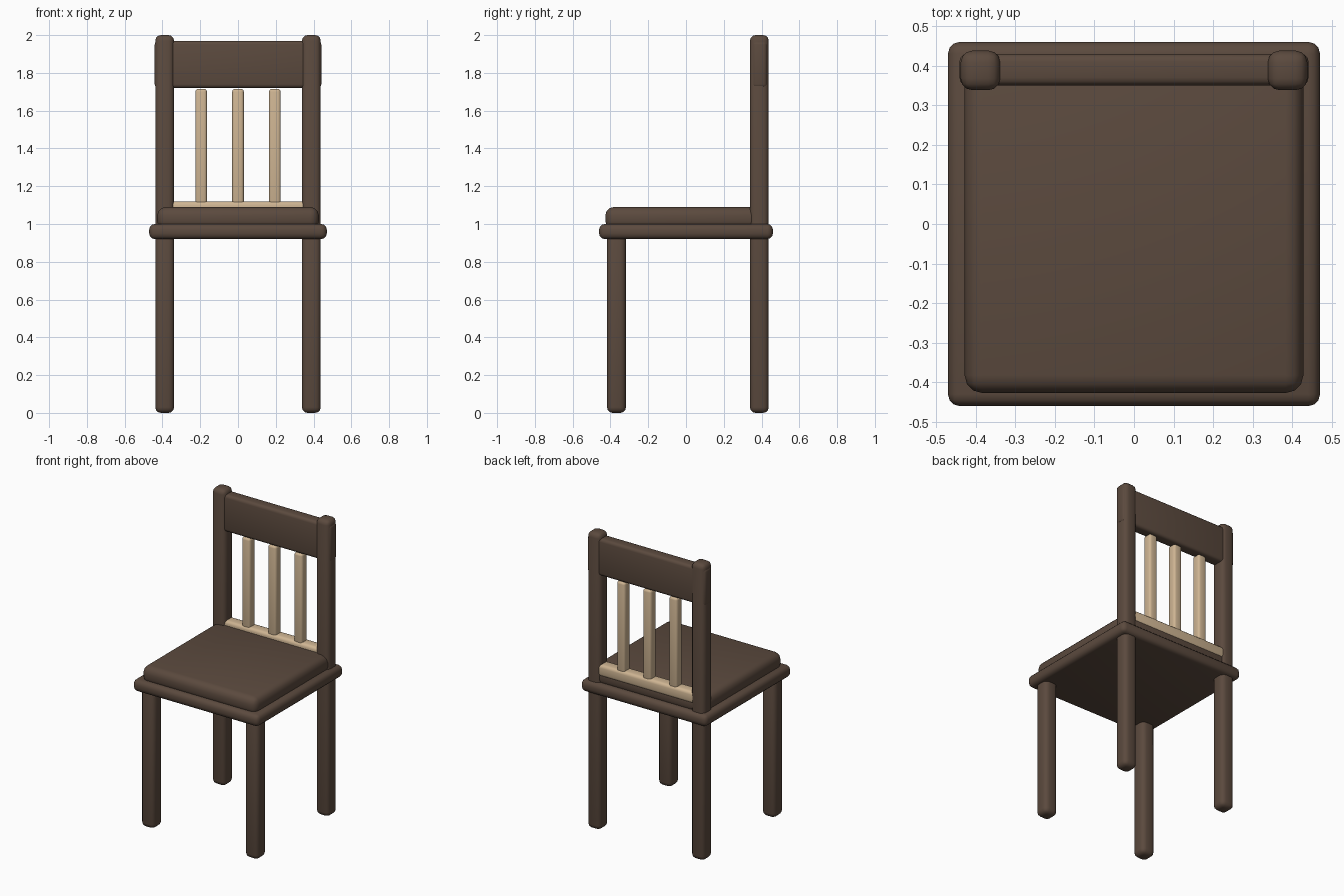
import bpy
import math

cube = bpy.data.objects.get("Cube")
if cube:
    bpy.data.objects.remove(cube, do_unlink=True)


def make_material(name, rgb):
    mat = bpy.data.materials.new(name)
    mat.use_nodes = True
    colour = (*rgb, 1.0)
    mat.diffuse_color = colour
    mat.node_tree.nodes["Principled BSDF"].inputs["Base Color"].default_value = colour
    return mat


dark_wood = make_material("dark brown wood", (0.105, 0.068, 0.048))
pale_wood = make_material("pale wood", (0.62, 0.46, 0.29))


def rounded_box(name, x, y, z, bevel, mat, segments=3):
    """Box between the (low, high) limits on each axis, with rounded edges."""
    limits = (x, y, z)
    bpy.ops.mesh.primitive_cube_add(size=1, location=[(a + b) / 2 for a, b in limits])
    obj = bpy.context.object
    obj.name = name
    obj.scale = [b - a for a, b in limits]
    bpy.ops.object.transform_apply(location=False, rotation=False, scale=True)
    mod = obj.modifiers.new("rounding", "BEVEL")
    mod.width = bevel
    mod.segments = segments
    bpy.ops.object.modifier_apply(modifier=mod.name)
    obj.data.materials.append(mat)
    bpy.ops.object.shade_smooth_by_angle(angle=math.radians(40))
    return obj


# Seat frame and cushion
rounded_box("seat_frame", (-0.47, 0.47), (-0.46, 0.46), (0.92, 1.0), 0.03, dark_wood)
rounded_box("seat_cushion", (-0.428, 0.428), (-0.427, 0.427), (0.97, 1.09), 0.045, dark_wood)

# Front legs, and back legs that run up as the posts of the backrest
for side, sign in (("left", 1), ("right", -1)):
    x = sorted((sign * 0.338, sign * 0.438))
    rounded_box(side + "_front_leg", x, (-0.418, -0.318), (0, 0.96), 0.03, dark_wood)
    rounded_box(side + "_back_post", x, (0.338, 0.438), (0, 2), 0.03, dark_wood)

# Backrest rails
rounded_box("top_rail", (-0.441, 0.441), (0.35, 0.43), (1.72, 1.97), 0.02, dark_wood)
rounded_box("lower_rail", (-0.38, 0.38), (0.35, 0.43), (1.04, 1.12), 0.02, pale_wood)

# Spindles
for name, x in (("left", 0.195), ("middle", 0), ("right", -0.195)):
    rounded_box(name + "_spindle", (x - 0.031, x + 0.031), (0.359, 0.421),
                (1.09, 1.715), 0.015, pale_wood)
